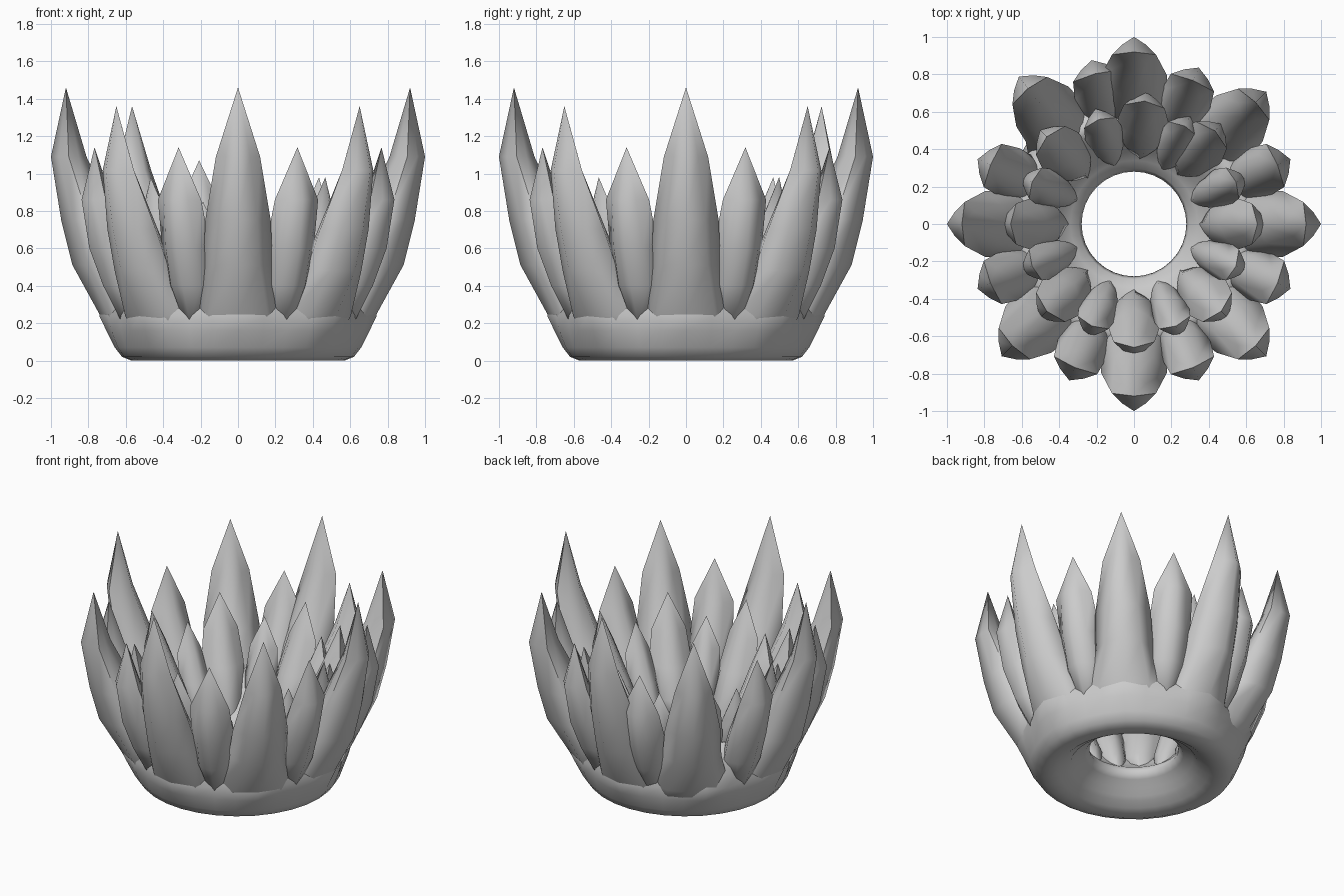
import bpy
import bmesh
import math
from mathutils import Vector

cube = bpy.data.objects.get("Cube")
if cube:
    bpy.data.objects.remove(cube, do_unlink=True)

# One plain grey for the whole piece
grey = bpy.data.materials.new("plain_grey")
grey.use_nodes = True
colour = (0.6, 0.6, 0.6, 1.0)
grey.diffuse_color = colour
grey.node_tree.nodes["Principled BSDF"].inputs["Base Color"].default_value = colour


def finish(bm, name, sharp):
    """Turn a bmesh into a smooth shaded, coloured object."""
    bmesh.ops.recalc_face_normals(bm, faces=bm.faces)
    mesh = bpy.data.meshes.new(name)
    bm.to_mesh(mesh)
    bm.free()
    mesh.materials.append(grey)
    obj = bpy.data.objects.new(name, mesh)
    bpy.context.collection.objects.link(obj)
    bpy.ops.object.select_all(action="DESELECT")
    obj.select_set(True)
    bpy.context.view_layer.objects.active = obj
    bpy.ops.object.shade_smooth_by_angle(angle=math.radians(sharp))


def bridge(bm, a, b):
    n = len(a)
    for i in range(n):
        j = (i + 1) % n
        bm.faces.new((a[i], a[j], b[j], b[i]))


def pinch(value, power):
    return math.copysign(abs(value) ** power, value)


def make_petal(name, rows, tip, degrees, top, sides=8):
    """Loft rings (height, outer radius, inner radius, half width) to a point.
    The rings change from ovals at the base to ridged diamonds near the tip."""
    bm = bmesh.new()
    angle = math.radians(degrees)
    out = Vector((math.cos(angle), math.sin(angle), 0))
    side = Vector((-out.y, out.x, 0))
    base = rows[0][0]
    stretch = (top - base) / (tip[0] - base)
    rings = []
    for k, (z, outer, inner, half) in enumerate(rows):
        power = 1 + 0.7 * k / (len(rows) - 1)
        ring = []
        for i in range(sides):
            t = math.tau * i / sides
            p = out * ((outer + inner) / 2
                       + (outer - inner) / 2 * pinch(math.cos(t), power))
            p += side * half * pinch(math.sin(t), power)
            p.z = base + (z - base) * stretch
            ring.append(bm.verts.new(p))
        rings.append(ring)
    for a, b in zip(rings, rings[1:]):
        bridge(bm, a, b)
    bm.faces.new(rings[0])
    point = out * tip[1]
    point.z = top
    apex = bm.verts.new(point)
    last = rings[-1]
    for i in range(sides):
        bm.faces.new((last[i], last[(i + 1) % sides], apex))
    finish(bm, name, 75)


# Ring-shaped cup (radius, height, flute depth): hollow underside, outside that
# swells under each outer petal, and a bowl rising between the petals
profile = [(0.28, 0.17, 0), (0.31, 0.13, 0), (0.37, 0.10, 0), (0.40, 0.06, 0),
           (0.43, 0.045, 0), (0.47, 0.015, 0), (0.52, 0, 0), (0.57, 0, 0),
           (0.62, 0.02, 0), (0.655, 0.07, 0.004), (0.69, 0.16, 0.014),
           (0.712, 0.24, 0.03), (0.69, 0.32, 0.03), (0.66, 0.42, 0),
           (0.60, 0.50, 0), (0.53, 0.47, 0), (0.45, 0.37, 0), (0.39, 0.29, 0),
           (0.34, 0.24, 0), (0.295, 0.21, 0)]
bm = bmesh.new()
segments = 32
loops = []
for r, z, flute in profile:
    loop = []
    for i in range(segments):
        t = math.tau * i / segments
        radius = r + flute * math.cos(8 * t)
        loop.append(bm.verts.new((radius * math.cos(t), radius * math.sin(t), z)))
    loops.append(loop)
for a, b in zip(loops, loops[1:] + loops[:1]):
    bridge(bm, a, b)
finish(bm, "base_cup", 80)

# Petal outlines, from the large outer row to the small inner row
outer_rows = [(0.10, 0.64, 0.50, 0.20), (0.25, 0.742, 0.47, 0.235),
              (0.51, 0.885, 0.52, 0.185), (0.75, 0.945, 0.65, 0.175),
              (1.09, 1.00, 0.81, 0.118)]
middle_rows = [(0.20, 0.67, 0.50, 0.06), (0.40, 0.78, 0.51, 0.13),
               (0.60, 0.86, 0.58, 0.14), (0.86, 0.905, 0.73, 0.125)]
inner_rows = [(0.20, 0.46, 0.34, 0.03), (0.36, 0.58, 0.37, 0.125),
              (0.55, 0.67, 0.45, 0.135), (0.76, 0.71, 0.55, 0.11)]
small_rows = [(0.20, 0.42, 0.32, 0.03), (0.33, 0.53, 0.35, 0.09),
              (0.48, 0.61, 0.41, 0.105), (0.66, 0.65, 0.49, 0.09)]

# Slight turns, in degrees, of the few petals that sit off the even spacing
outer_turn = {3: -7}
middle_turn = {2: -8}
inner_turn = {1: 4, 2: -5}
small_turn = {1: -5, 2: -4}

for k in range(8):
    straight = 45 * k
    between = straight + 22.5
    make_petal(f"outer_petal_{k + 1}", outer_rows, (1.46, 0.92),
               straight + outer_turn.get(k, 0), 1.36 if k % 2 else 1.46)
    make_petal(f"middle_petal_{k + 1}", middle_rows, (1.14, 0.83),
               between + middle_turn.get(k, 0), 1.07 if k == 2 else 1.14)
    make_petal(f"inner_petal_{k + 1}", inner_rows, (1.0, 0.66),
               straight + inner_turn.get(k, 0), 0.98)
    make_petal(f"small_petal_{k + 1}", small_rows, (0.86, 0.59),
               between + small_turn.get(k, 0), 0.85)
